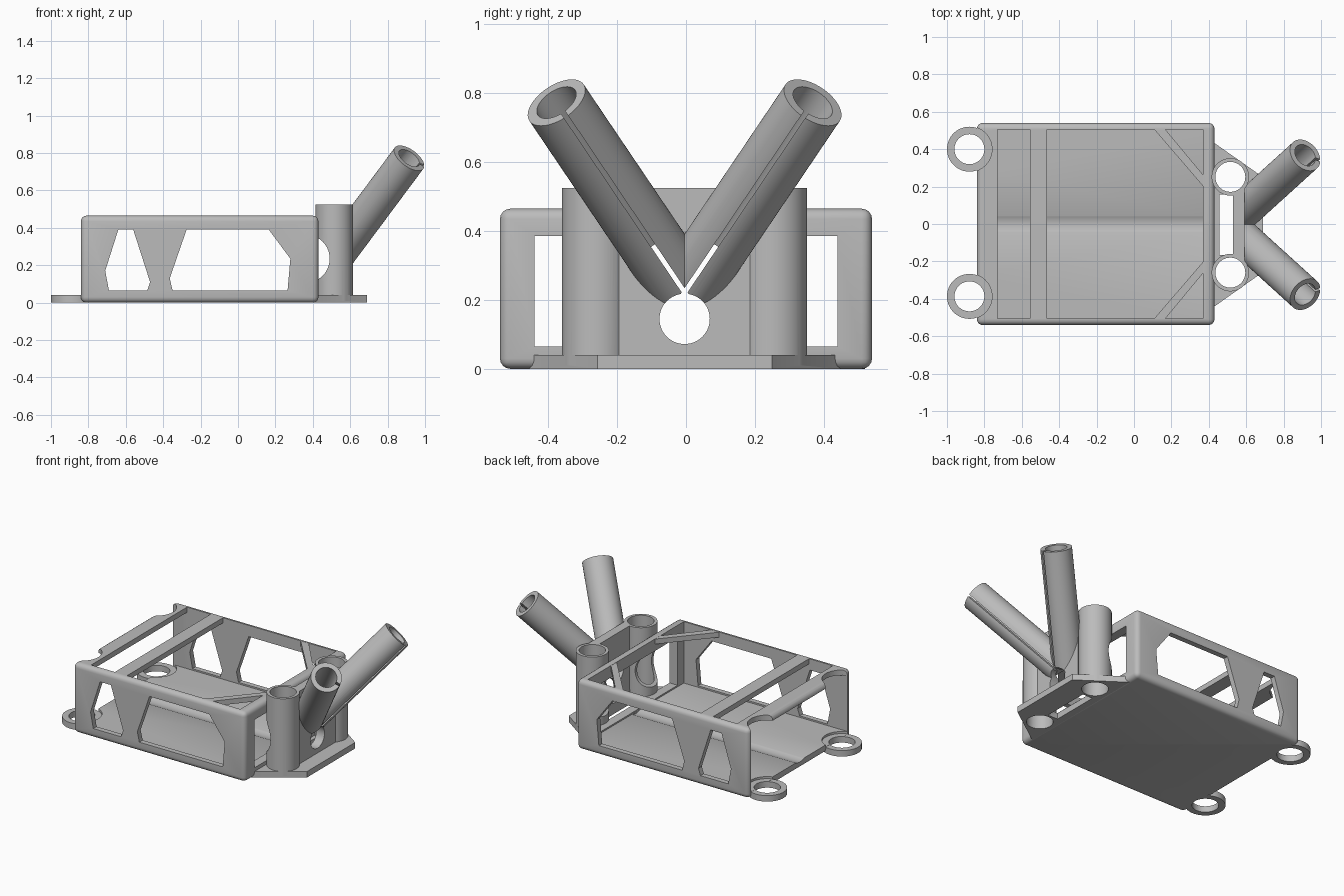
import bpy, bmesh
from mathutils import Vector

old = bpy.data.objects.get("Cube")
if old:
    bpy.data.objects.remove(old, do_unlink=True)

grey = bpy.data.materials.new("plain_grey")
grey.use_nodes = True
grey.diffuse_color = (0.5, 0.5, 0.5, 1)
grey.node_tree.nodes["Principled BSDF"].inputs["Base Color"].default_value = (0.5, 0.5, 0.5, 1)


def finish(name, bm):
    bmesh.ops.recalc_face_normals(bm, faces=bm.faces)
    me = bpy.data.meshes.new(name)
    bm.to_mesh(me)
    bm.free()
    me.materials.append(grey)
    ob = bpy.data.objects.new(name, me)
    bpy.context.collection.objects.link(ob)
    return ob


def block(name, x, y, z, bevel=0):
    bm = bmesh.new()
    bmesh.ops.create_cube(bm, size=1)
    for v in bm.verts:
        v.co = [lo + (c + 0.5) * (hi - lo) for c, (lo, hi) in zip(v.co, (x, y, z))]
    if bevel:
        bmesh.ops.bevel(bm, geom=bm.edges[:], offset=bevel, segments=4,
                        profile=0.5, affect='EDGES')
    return finish(name, bm)


def prism(name, pts, lo, hi, axis='Z'):
    bm = bmesh.new()
    place = (lambda a, b, h: (a, b, h)) if axis == 'Z' else (lambda a, b, h: (a, h, b))
    face = bm.faces.new([bm.verts.new(place(a, b, lo)) for a, b in pts])
    out = bmesh.ops.extrude_face_region(bm, geom=[face])
    moved = [g for g in out["geom"] if isinstance(g, bmesh.types.BMVert)]
    bmesh.ops.translate(bm, verts=moved, vec=place(0, 0, hi - lo))
    return finish(name, bm)


def rod(name, start, end, radius, sides=64):
    start, end = Vector(start), Vector(end)
    axis = end - start
    bm = bmesh.new()
    bmesh.ops.create_cone(bm, cap_ends=True, segments=sides, radius1=radius,
                          radius2=radius, depth=axis.length)
    ob = finish(name, bm)
    ob.matrix_world = axis.to_track_quat('Z', 'Y').to_matrix().to_4x4()
    ob.location = (start + end) / 2
    return ob


def combine(target, other, operation):
    bpy.context.view_layer.update()
    mod = target.modifiers.new("combine", 'BOOLEAN')
    mod.object, mod.operation, mod.solver = other, operation, 'EXACT'
    bpy.context.view_layer.objects.active = target
    bpy.ops.object.modifier_apply(modifier=mod.name)
    bpy.data.objects.remove(other, do_unlink=True)


def cut(target, other):
    combine(target, other, 'DIFFERENCE')


def add(target, other):
    combine(target, other, 'UNION')


# Rounded tray, open at the -x end, with a top frame and a cross bar
tray = block("tray", (-0.84, 0.43), (-0.54, 0.54), (0, 0.465), 0.03)
cut(tray, block("cavity", (-1, 0.37), (-0.505, 0.505), (0.055, 0.43)))
for x in ((-0.73, -0.555), (-0.465, 0.37)):
    cut(tray, block("top_opening", x, (-0.505, 0.505), (0.4, 0.6)))
cut(tray, block("end_window", (0.3, 0.5), (-0.44, 0.44), (0.065, 0.385)))

# Side windows
small = [(-0.71, 0.17), (-0.64, 0.39), (-0.56, 0.39), (-0.47, 0.11), (-0.485, 0.065), (-0.69, 0.065)]
large = [(-0.365, 0.13), (-0.275, 0.39), (0.165, 0.39), (0.28, 0.235), (0.265, 0.065), (-0.35, 0.065)]
for pts in (small, large):
    cut(tray, prism("side_window", pts, -0.7, 0.7, 'Y'))

# Cable groove along the floor
cut(tray, rod("groove", (-1, 0, 0.145), (0.369, 0, 0.145), 0.1))

# Mounting rings with clearance above them
for y in (0.4, -0.387):
    add(tray, rod("ring", (-0.88, y, 0), (-0.88, y, 0.04), 0.12))
    cut(tray, rod("clearance", (-0.88, y, 0.041), (-0.88, y, 0.7), 0.121))
    cut(tray, rod("ring_hole", (-0.88, y, -0.1), (-0.88, y, 0.2), 0.08))

# Diagonal struts in the top corners
for s in (1, -1):
    pts = [(0.10, 0.515 * s), (0.16, 0.515 * s), (0.38, 0.25 * s), (0.38, 0.19 * s)]
    prism("left_strut" if s > 0 else "right_strut", pts, 0.43, 0.464)

# Mast bracket: base plate, two upright sleeves and the web between them
MID = -0.004
bracket = prism("mast_bracket", [(0.41, -0.455), (0.69, -0.257), (0.69, 0.25), (0.41, 0.447)], 0, 0.04)
SLEEVES = (MID - 0.256, MID + 0.256)
uprights = block("uprights", (0.53, 0.59), (-0.22, 0.212), (0.01, 0.525))
for y in SLEEVES:
    add(uprights, rod("sleeve", (0.515, y, 0.01), (0.515, y, 0.525), 0.1))
cut(uprights, rod("relief", (0.36, -0.6, 0.235), (0.36, 0.6, 0.235), 0.13))
add(bracket, uprights)

# Angled antenna tubes
ROOT = Vector((0.505, MID, 0.222))
TIPS = [Vector((0.915, MID + s * 0.372, 0.773)) for s in (1, -1)]
for tip in TIPS:
    tube = rod("tube", ROOT - (tip - ROOT) * 0.2, tip, 0.095)
    cut(tube, block("trim", (-0.5, 0.56), (-1, 1), (-1, 1)))
    add(bracket, tube)
for tip in TIPS:
    way = (tip - ROOT).normalized()
    cut(bracket, rod("tube_bore", ROOT - way * 0.06, tip + way * 0.1, 0.065))
    # Lengthwise slit facing +x
    out = (Vector((1, 0, 0)) - way * way.x).normalized()
    side = way.cross(out)
    slit = block("slit", (0, 0.13), (-0.007, 0.007), (0.02, 0.9))
    for v in slit.data.vertices:
        v.co = ROOT + out * v.co.x + side * v.co.y + way * v.co.z
    cut(bracket, slit)

# Bores through the bracket
for y in SLEEVES:
    cut(bracket, rod("sleeve_bore", (0.515, y, -0.1), (0.515, y, 0.7), 0.08))
cut(bracket, rod("cable_hole", (0.44, MID, 0.145), (0.9, MID, 0.145), 0.073))
cut(bracket, block("base_slot", (0.457, 0.53), (-0.165, 0.157), (-0.1, 0.1)))

# Smooth round surfaces, keep sharp edges
bpy.ops.object.select_all(action='DESELECT')
for ob in (tray, bracket):
    ob.select_set(True)
    bpy.context.view_layer.objects.active = ob
bpy.ops.object.shade_smooth_by_angle(angle=0.6)
